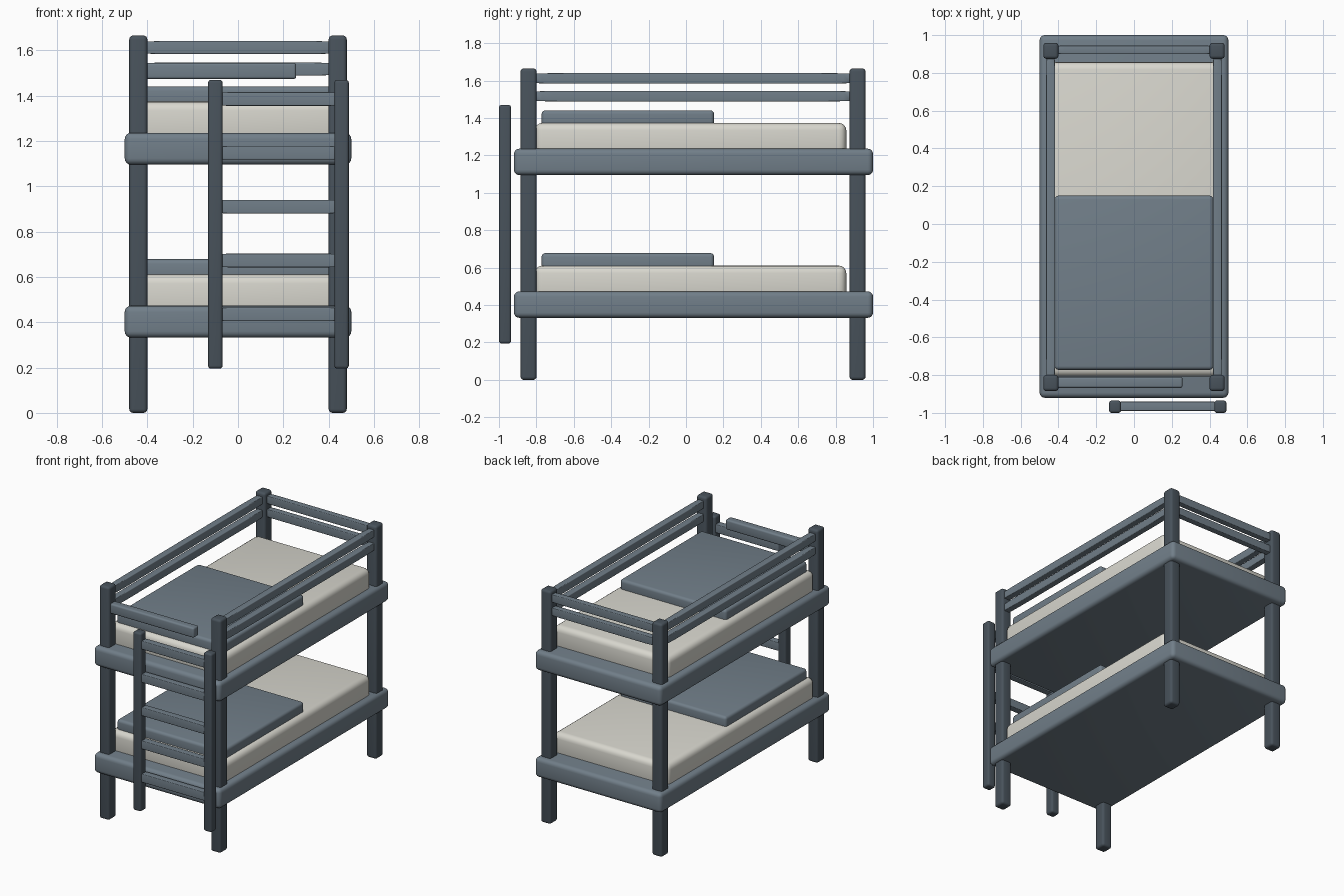
import bpy
import bmesh
import math
from mathutils import Vector

cube = bpy.data.objects.get("Cube")
if cube:
    bpy.data.objects.remove(cube, do_unlink=True)


def material(name, rgb):
    mat = bpy.data.materials.new(name)
    mat.use_nodes = True
    color = (*rgb, 1.0)
    mat.diffuse_color = color
    mat.node_tree.nodes["Principled BSDF"].inputs["Base Color"].default_value = color
    return mat


SLATE = material("slate blue grey", (0.165, 0.21, 0.25))
DARK = material("dark slate", (0.065, 0.085, 0.105))
CREAM = material("cream fabric", (0.69, 0.68, 0.62))


def box(name, mat, x, y, z, bevel=0.02, stretched=False):
    """Rounded box spanning x, y and z ranges; a stretched bevel tapers along the length."""
    lo, hi = Vector((x[0], y[0], z[0])), Vector((x[1], y[1], z[1]))
    size = hi - lo
    bm = bmesh.new()
    bmesh.ops.create_cube(bm, size=1)
    if not stretched:
        bmesh.ops.scale(bm, vec=size, verts=bm.verts)
    bmesh.ops.bevel(bm, geom=bm.edges[:], offset=bevel, segments=4,
                    profile=0.5, affect='EDGES', clamp_overlap=True)
    if stretched:
        bmesh.ops.scale(bm, vec=size, verts=bm.verts)
    mesh = bpy.data.meshes.new(name)
    bm.to_mesh(mesh)
    bm.free()
    mesh.materials.append(mat)
    mesh.shade_smooth()
    mesh.set_sharp_from_angle(angle=math.radians(40))
    obj = bpy.data.objects.new(name, mesh)
    obj.location = (lo + hi) / 2
    bpy.context.collection.objects.link(obj)
    return obj


def span(center, width):
    return (center - width / 2, center + width / 2)


# Corner posts
for side, x in (("right", -0.44), ("left", 0.44)):
    for end, y in (("front", -0.842), ("back", 0.917)):
        box(f"{end}_{side}_post", DARK, span(x, 0.08), span(y, 0.085), (0, 1.665), 0.017)

# Two bunks: frame, mattress and blanket
for level, z in (("lower", 0.332), ("upper", 1.095)):
    box(f"{level}_frame", SLATE, (-0.5, 0.5), (-0.92, 1.0), (z, z + 0.141), 0.028)
    box(f"{level}_mattress", CREAM, (-0.455, 0.455), (-0.808, 0.857),
        (z + 0.1, z + 0.279), 0.04)
    box(f"{level}_blanket", SLATE, (-0.42, 0.42), (-0.772, 0.15),
        (z + 0.25, z + 0.346), 0.02)

# Guard rails on the long sides and the back
for level, z in (("lower", 1.517), ("upper", 1.612)):
    for side, x in (("right", -0.441), ("left", 0.441)):
        box(f"{side}_{level}_rail", SLATE, span(x, 0.048), (-0.82, 0.89),
            span(z, 0.057), 0.1, True)
    box(f"back_{level}_rail", SLATE, (-0.42, 0.42), span(0.922, 0.046),
        span(z, 0.057), 0.1, True)

# Short front rail beside the ladder
box("front_rail", SLATE, (-0.42, 0.257), span(-0.839, 0.058), (1.473, 1.545), 0.012)

# Ladder
for side, x in (("right", -0.1), ("left", 0.457)):
    box(f"ladder_{side}_stile", DARK, span(x, 0.064), (-1.0, -0.935), (0.195, 1.47), 0.014)
for i in range(5):
    box(f"ladder_rung_{i + 1}", SLATE, (-0.088, 0.445), span(-0.965, 0.05),
        span(0.435 + 0.2375 * i, 0.06), 0.09, True)
